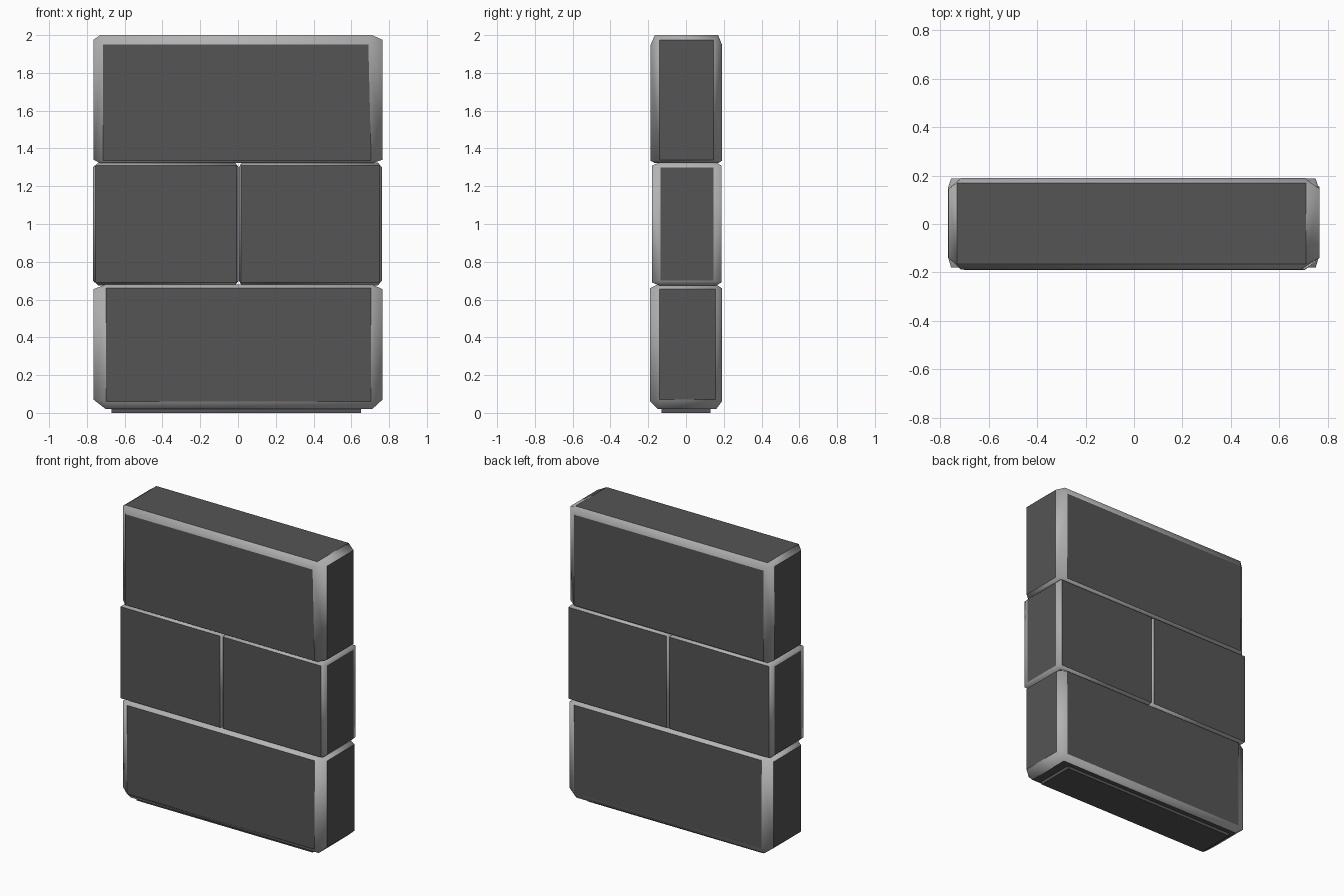
import bpy, bmesh
from itertools import product

if "Cube" in bpy.data.objects:
    bpy.data.objects.remove(bpy.data.objects["Cube"])


def material(name, v):
    m = bpy.data.materials.new(name)
    m.diffuse_color = (v, v, v, 1)
    m.use_nodes = True
    m.node_tree.nodes["Principled BSDF"].inputs["Base Color"].default_value = m.diffuse_color
    return m


FACE = material("dark_stone", 0.09)
EDGE = material("worn_edge", 0.45)


def block(name, lo, hi, rx, ry, rz, lean=0.0):
    """Chamfered block: outer box lo..hi, with the flat rectangle of each face pair.
    rx = (y0,y1,z0,z1), ry = (x0,x1,z0,z1), rz = (x0,x1,y0,y1)."""
    bm = bmesh.new()
    box = (lo, hi)
    v = {}
    for c in product((0, 1), repeat=3):
        i, j, k = c
        v[c, 0] = bm.verts.new((box[i][0], rx[j], rx[2 + k]))
        shift = -lean if (i, j, k) == (1, 0, 1) else 0
        v[c, 1] = bm.verts.new((ry[i] + shift, box[j][1], ry[2 + k]))
        v[c, 2] = bm.verts.new((rz[i], rz[2 + j], box[k][2]))

    def corner(axis, side, b, p, q):
        c = [0, 0, 0]
        c[axis], c[b], c[3 - axis - b] = side, p, q
        return tuple(c)

    # flat faces
    for a, s in product(range(3), (0, 1)):
        b = (a + 1) % 3
        f = bm.faces.new([v[corner(a, s, b, p, q), a]
                          for p, q in ((0, 0), (1, 0), (1, 1), (0, 1))])
        f.material_index = 0
    # edge chamfers
    for a, p, q in product(range(3), (0, 1), (0, 1)):
        b, d = (a + 1) % 3, (a + 2) % 3
        c0, c1 = corner(a, 0, b, p, q), corner(a, 1, b, p, q)
        f = bm.faces.new((v[c0, b], v[c1, b], v[c1, d], v[c0, d]))
        f.material_index, f.smooth = 1, True
    # corner chamfers
    for c in product((0, 1), repeat=3):
        f = bm.faces.new([v[c, a] for a in range(3)])
        f.material_index, f.smooth = 1, True
    bmesh.ops.recalc_face_normals(bm, faces=bm.faces)
    for e in bm.edges:
        e.smooth = len({f.material_index for f in e.link_faces}) == 1
    me = bpy.data.meshes.new(name)
    bm.to_mesh(me)
    bm.free()
    me.materials.append(FACE)
    me.materials.append(EDGE)
    ob = bpy.data.objects.new(name, me)
    bpy.context.collection.objects.link(ob)
    return ob


# full-width bottom and top stones
block("bottom_stone", (-0.765, -0.19, 0.02), (0.765, 0.19, 0.68),
      (-0.14, 0.155, 0.07, 0.655), (-0.70, 0.705, 0.06, 0.66), (-0.70, 0.71, -0.15, 0.16))
block("top_stone", (-0.765, -0.187, 1.322), (0.765, 0.19, 2.0),
      (-0.14, 0.145, 1.34, 1.975), (-0.715, 0.705, 1.335, 1.95), (-0.73, 0.71, -0.165, 0.17),
      lean=0.015)

# two half stones in the middle course
block("middle_left_stone", (-0.768, -0.18, 0.675), (0.003, 0.187, 1.325),
      (-0.135, 0.15, 0.70, 1.30), (-0.755, -0.008, 0.69, 1.31), (-0.74, -0.015, -0.14, 0.16))
block("middle_right_stone", (0.004, -0.18, 0.675), (0.763, 0.187, 1.325),
      (-0.135, 0.145, 0.70, 1.30), (0.015, 0.75, 0.69, 1.31), (0.02, 0.74, -0.14, 0.16))

# thin base pad under the bottom stone
bpy.ops.mesh.primitive_cube_add(size=1, location=(-0.01, 0, 0.0125))
pad = bpy.context.object
pad.name = "base_pad"
pad.scale = (1.32, 0.26, 0.025)
pad.data.materials.append(FACE)
